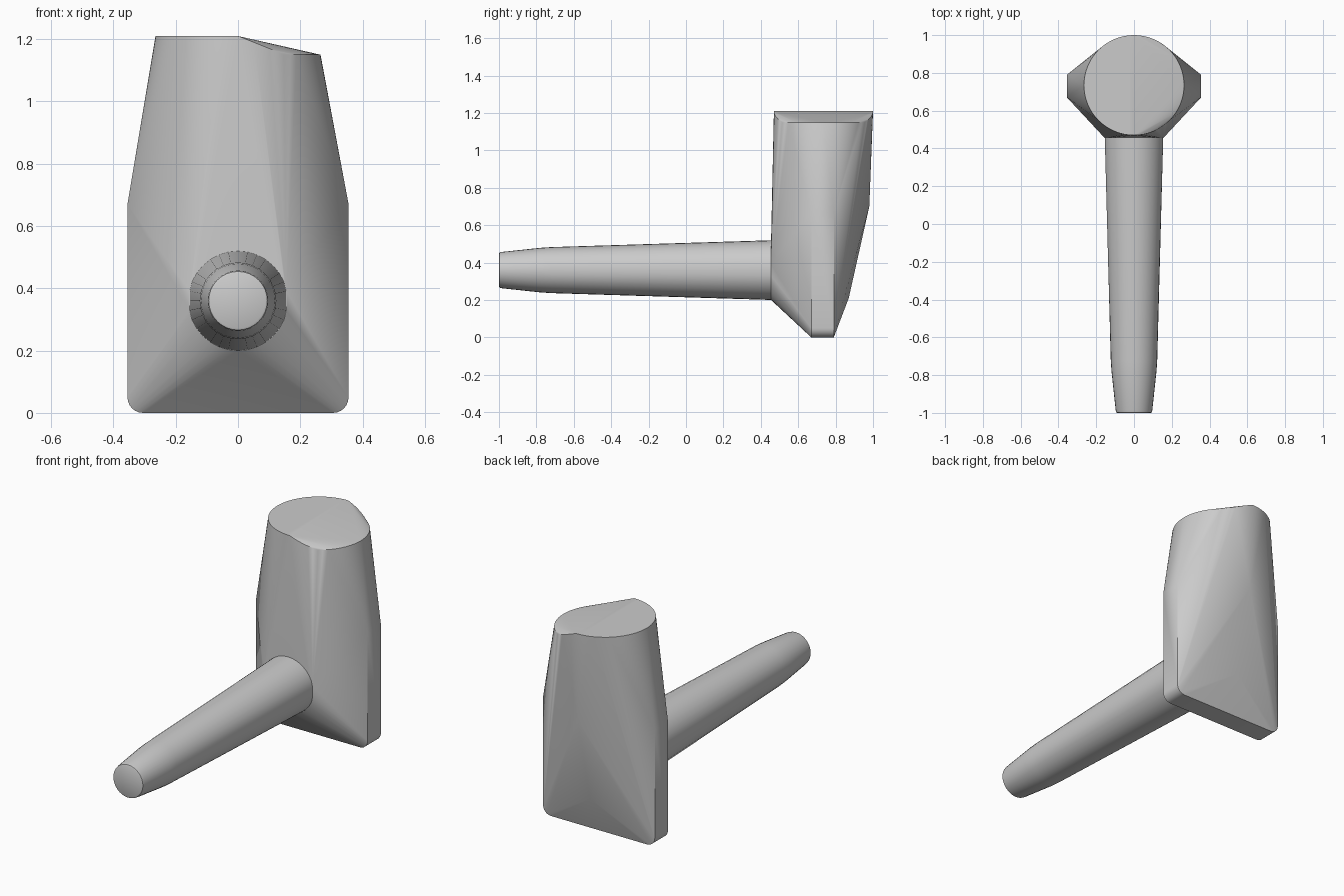
import bpy, bmesh
from math import sin, cos, pi, radians

cube = bpy.data.objects.get("Cube")
if cube:
    bpy.data.objects.remove(cube, do_unlink=True)

grey = bpy.data.materials.new("plain_grey")
grey.use_nodes = True
colour = (0.6, 0.6, 0.6, 1)
grey.diffuse_color = colour
grey.node_tree.nodes["Principled BSDF"].inputs["Base Color"].default_value = colour


def finish(name, bm, angle):
    """Turn a bmesh into a named, shaded object."""
    bmesh.ops.recalc_face_normals(bm, faces=bm.faces)
    mesh = bpy.data.meshes.new(name)
    bm.to_mesh(mesh)
    bm.free()
    mesh.materials.append(grey)
    obj = bpy.data.objects.new(name, mesh)
    bpy.context.collection.objects.link(obj)
    bpy.ops.object.select_all(action='DESELECT')
    obj.select_set(True)
    bpy.context.view_layer.objects.active = obj
    bpy.ops.object.shade_smooth_by_angle(angle=radians(angle))


def handle_ring(y, r, n=32):
    """Upright circle across the handle, slightly flattened at its sides."""
    flat = 0.155
    return [(max(-flat, min(flat, r * cos(2 * pi * i / n))), y,
             0.36 + r * sin(2 * pi * i / n)) for i in range(n)]


# Head: a skin stretched over the top disc, side slab, handle root and back ridge
points = []
segments = 64
for i in range(segments):
    a = 2 * pi * i / segments
    x, y = 0.265 * cos(a), 0.735 + 0.265 * sin(a)
    if x < 0.001:
        points.append((x, y, 1.21))
    elif x > 0.145:
        points.append((x, y, 1.15))          # lowered side of the top
    else:
        points.append((x, y, 1.21 - 0.4 * x))
corner = 0.05
for side in (-1, 1):
    for y in (0.67, 0.79):
        points.append((side * 0.355, y, 0.67))
        for k in range(7):
            a = k * pi / 12
            points.append((side * (0.355 - corner + corner * cos(a)), y,
                           corner - corner * sin(a)))
points += handle_ring(0.455, 0.16)
points += [(0, 0.87, 0.21), (0, 0.98, 0.7)]

bm = bmesh.new()
for p in points:
    bm.verts.new(p)
hull = bmesh.ops.convex_hull(bm, input=bm.verts)
loose = {g for g in hull["geom_interior"] + hull["geom_unused"]
         if isinstance(g, bmesh.types.BMVert)}
bmesh.ops.delete(bm, geom=list(loose), context='VERTS')
finish("head", bm, 32)

# Handle: tapered rings with a softened end
bm = bmesh.new()
profile = [(0.47, 0.16), (-0.72, 0.123), (-0.78, 0.119),
           (-0.985, 0.097), (-0.997, 0.094), (-1.0, 0.088)]
rings = [[bm.verts.new(p) for p in handle_ring(y, r)] for y, r in profile]
for near, far in zip(rings, rings[1:]):
    for i in range(len(near)):
        j = (i + 1) % len(near)
        bm.faces.new((near[i], near[j], far[j], far[i]))
bm.faces.new(rings[0])
bm.faces.new(rings[-1])
finish("handle", bm, 40)
